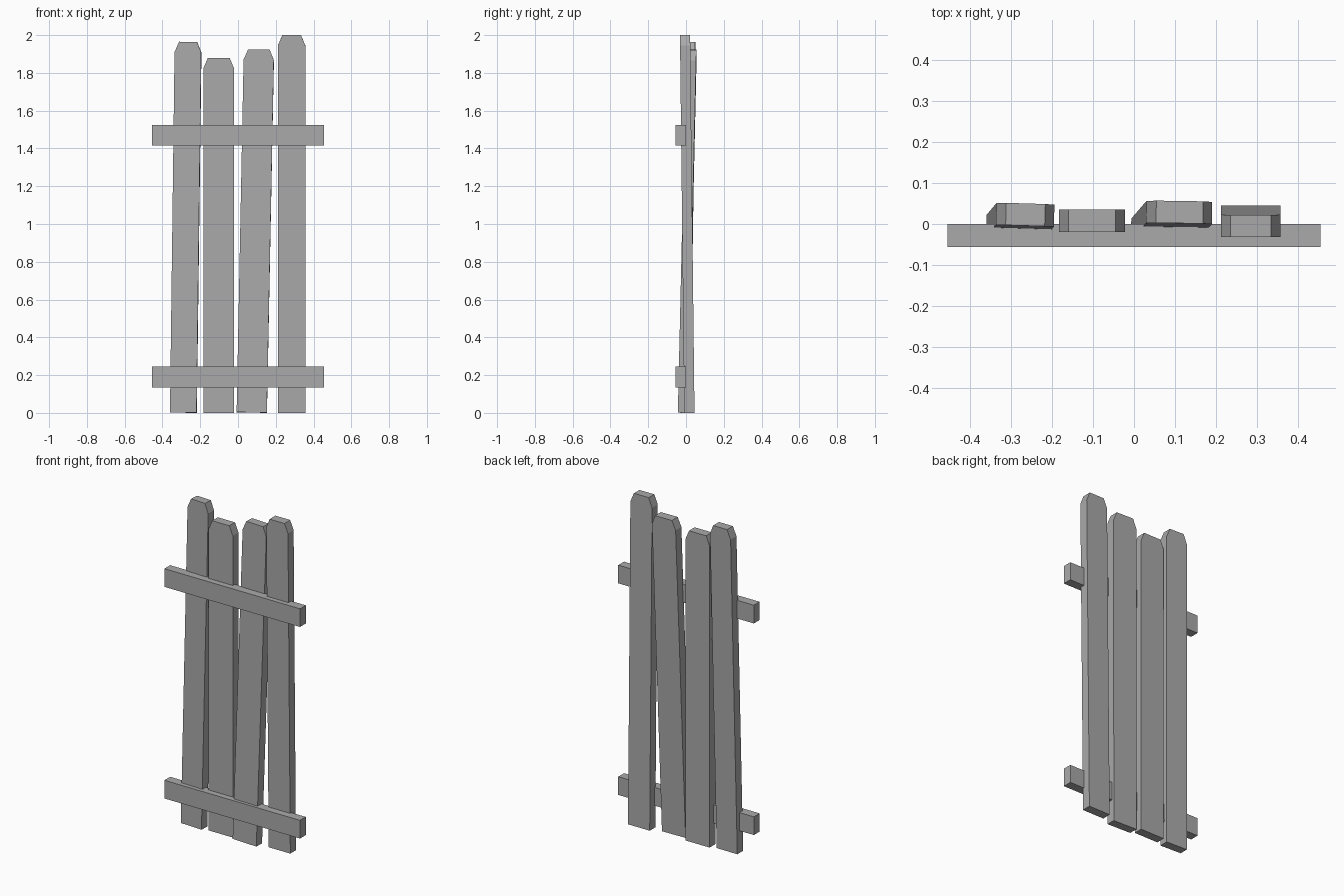
import bpy, bmesh
from math import atan2
from mathutils import Matrix, Vector

if "Cube" in bpy.data.objects:
    bpy.data.objects.remove(bpy.data.objects["Cube"], do_unlink=True)

# One plain grey for the whole fence
GREY = (0.4, 0.4, 0.4, 1)
mat = bpy.data.materials.new("weathered_grey")
mat.use_nodes = True
mat.diffuse_color = GREY
mat.node_tree.nodes["Principled BSDF"].inputs["Base Color"].default_value = GREY

THICK = 0.054


def add_board(name, outline, depth, matrix):
    """Extrude an x-z outline through depth, centred on y, then place it."""
    bm = bmesh.new()
    face = bm.faces.new([bm.verts.new((x, -depth / 2, z)) for x, z in outline])
    ext = bmesh.ops.extrude_face_region(bm, geom=[face])
    moved = [v for v in ext["geom"] if isinstance(v, bmesh.types.BMVert)]
    bmesh.ops.translate(bm, verts=moved, vec=(0, depth, 0))
    bmesh.ops.recalc_face_normals(bm, faces=bm.faces)
    bm.transform(matrix)
    mesh = bpy.data.meshes.new(name)
    bm.to_mesh(mesh)
    bm.free()
    mesh.materials.append(mat)
    obj = bpy.data.objects.new(name, mesh)
    bpy.context.collection.objects.link(obj)


def add_picket(name, width, height, foot, lean, twist=0.0):
    """Picket with clipped top corners; foot is (x, y), lean is the top's shift."""
    w, cut_x, cut_z = width / 2, 0.023, 0.055
    outline = [(-w, 0), (w, 0), (w, height - cut_z), (w - cut_x, height),
               (-w + cut_x, height), (-w, height - cut_z)]
    place = (Matrix.Translation((foot[0], foot[1], 0.0))
             @ Matrix.Rotation(atan2(lean[0], height), 4, "Y")
             @ Matrix.Rotation(-atan2(lean[1], height), 4, "X")
             @ Matrix.Rotation(twist, 4, "Z"))
    # Lift so that the lowest corner rests on the ground
    low = min((place @ Vector((x, y, 0))).z for x in (-w, w) for y in (-THICK / 2, THICK / 2))
    add_board(name, outline, THICK, Matrix.Translation((0, 0, -low)) @ place)


# Pickets, each leaning a little differently
add_picket("picket_right_outer", 0.141, 1.963, (-0.289, -0.007), (0.025, 0.03), -0.03)
add_picket("picket_right_inner", 0.161, 1.88, (-0.102, 0.008), (0, 0))
add_picket("picket_left_inner", 0.16, 1.922, (0.073, -0.015), (0.038, 0.044), -0.015)
add_picket("picket_left_outer", 0.145, 2.0, (0.284, 0.018), (0, -0.023))

# Two horizontal rails across the front
for name, z in (("rail_lower", 0.19), ("rail_upper", 1.47)):
    x, h = 0.454, 0.055
    add_board(name, [(-x, -h), (x, -h), (x, h), (-x, h)], 0.055,
              Matrix.Translation((0, -0.028, z)))
